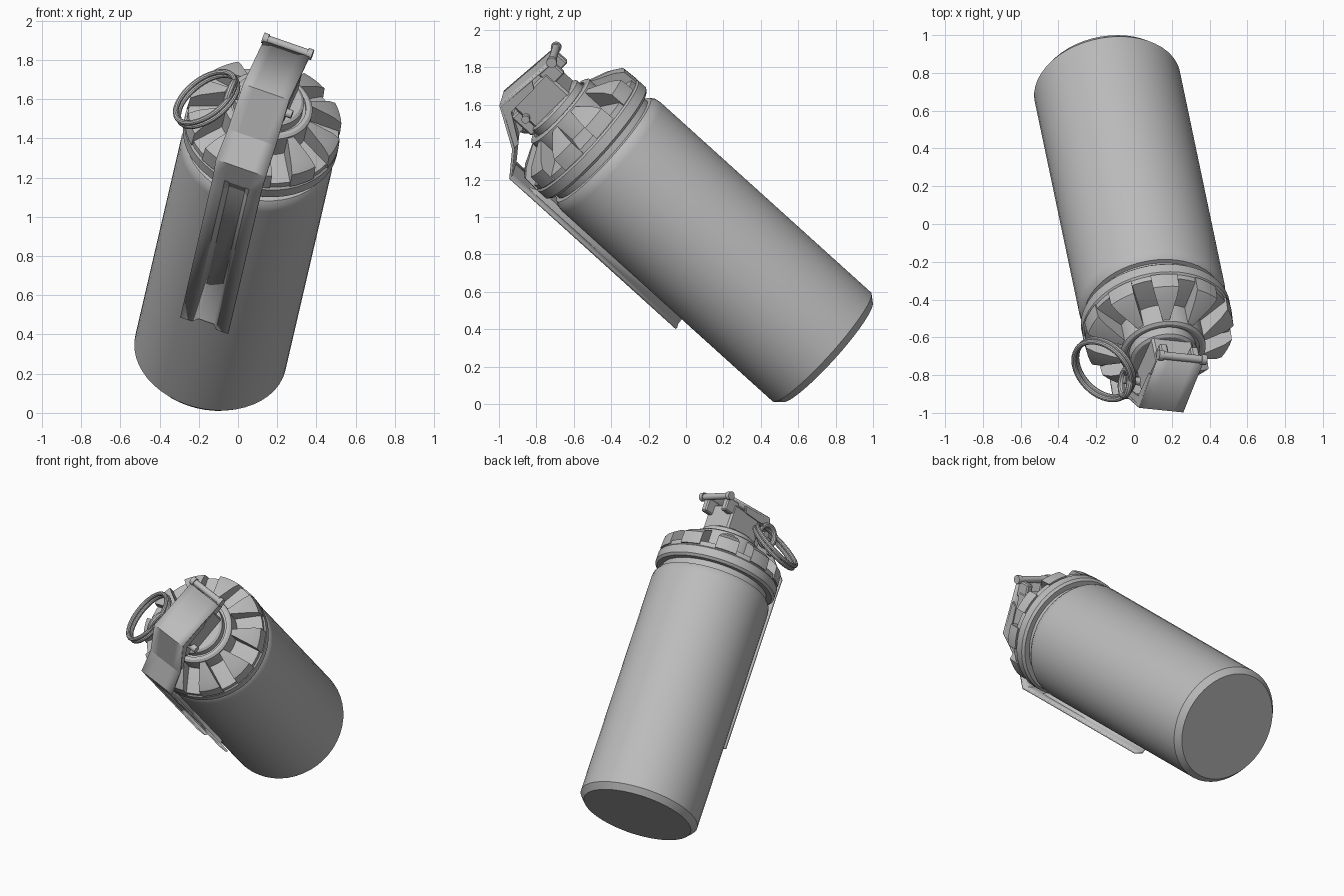
import bpy, bmesh, math
from mathutils import Matrix, Vector

if "Cube" in bpy.data.objects:
    bpy.data.objects.remove(bpy.data.objects["Cube"])

# Tilted frame of the canister: local z runs along the body, local -y faces the lever
Z = Vector((0.154, -0.733, 0.662)).normalized()
X = Vector((0.939, -0.098, -0.326))
X = (X - Z * X.dot(Z)).normalized()
Y = Z.cross(X)
FRAME = Matrix.Translation((-0.147, 0.755, 0.28)) @ Matrix((X, Y, Z)).transposed().to_4x4()

grey = bpy.data.materials.new("plain_grey")
grey.diffuse_color = (0.5, 0.5, 0.5, 1)
grey.use_nodes = True
grey.node_tree.nodes["Principled BSDF"].inputs["Base Color"].default_value = grey.diffuse_color


def finish(name, bm, matrix=FRAME, angle=30):
    bmesh.ops.recalc_face_normals(bm, faces=bm.faces)
    me = bpy.data.meshes.new(name)
    bm.to_mesh(me)
    bm.free()
    ob = bpy.data.objects.new(name, me)
    bpy.context.collection.objects.link(ob)
    me.materials.append(grey)
    ob.matrix_world = matrix
    bpy.ops.object.select_all(action='DESELECT')
    ob.select_set(True)
    bpy.context.view_layer.objects.active = ob
    bpy.ops.object.shade_smooth_by_angle(angle=math.radians(angle))
    return ob


def lathe(name, profile, n=48):
    bm = bmesh.new()
    rings = [[bm.verts.new((r * math.cos(2 * math.pi * i / n), r * math.sin(2 * math.pi * i / n), t))
              for i in range(n)] for r, t in profile]
    for a, b in zip(rings, rings[1:]):
        for i in range(n):
            j = (i + 1) % n
            bm.faces.new((a[i], a[j], b[j], b[i]))
    bm.faces.new(rings[0])
    bm.faces.new(rings[-1])
    return finish(name, bm)


def box(name, x, y, z, bevel=0.0):
    bm = bmesh.new()
    bmesh.ops.create_cube(bm, size=1)
    for v in bm.verts:
        v.co = [c[0] + (k + 0.5) * (c[1] - c[0]) for c, k in zip((x, y, z), v.co)]
    if bevel:
        bmesh.ops.bevel(bm, geom=bm.edges[:], offset=bevel, segments=1, affect='EDGES')
    return finish(name, bm)


def rod(name, x0, x1, y, z, r):
    bm = bmesh.new()
    bmesh.ops.create_cone(bm, cap_ends=True, segments=16, radius1=r, radius2=r, depth=x1 - x0,
                          matrix=Matrix.Translation(((x0 + x1) / 2, y, z)) @ Matrix.Rotation(math.pi / 2, 4, 'Y'))
    return finish(name, bm)


def torus(name, centre, axis, major, minor, n=40, m=10):
    rot = Vector(axis).to_track_quat('Z', 'Y').to_matrix().to_4x4()
    bm = bmesh.new()
    rings = []
    for i in range(n):
        a = 2 * math.pi * i / n
        rings.append([])
        for k in range(m):
            b = 2 * math.pi * k / m
            r = major + minor * math.cos(b)
            rings[-1].append(bm.verts.new((r * math.cos(a), r * math.sin(a), minor * math.sin(b))))
    for i in range(n):
        p, q = rings[i], rings[(i + 1) % n]
        for k in range(m):
            l = (k + 1) % m
            bm.faces.new((p[k], q[k], q[l], p[l]))
    return finish(name, bm, Matrix.Translation(centre) @ rot)


# Body, with chamfered base, rounded shoulder and a groove below the cap
lathe("canister_body", [(0.36, 0), (0.393, 0.04), (0.393, 1.57), (0.388, 1.605), (0.372, 1.63),
                        (0.35, 1.635), (0.35, 1.70)])
lathe("cap_rim", [(0.35, 1.675), (0.385, 1.675), (0.40, 1.69), (0.40, 1.745), (0.39, 1.755), (0.39, 1.785),
                  (0.21, 1.83)])
lathe("cap_collar", [(0.23, 1.78), (0.23, 1.945), (0.215, 1.955), (0.195, 1.955), (0.195, 1.94), (0.18, 1.94),
                     (0.18, 1.99), (0.165, 2.0)])

# Ten teeth separated by straight slots
bm = bmesh.new()
profile = [(0.22, 1.76), (0.40, 1.76), (0.395, 1.845), (0.35, 1.88), (0.22, 1.94)]
for k in range(10):
    mid = math.radians(103 + 36 * k)
    slices = []
    for s in range(5):
        f = s / 2 - 1
        ring = []
        for r, t in profile:
            a = mid + f * (math.pi / 10 - math.asin(0.053 / r))
            ring.append(bm.verts.new((r * math.cos(a), r * math.sin(a), t)))
        slices.append(ring)
    for p, q in zip(slices, slices[1:]):
        for i in range(5):
            j = (i + 1) % 5
            bm.faces.new((p[i], p[j], q[j], q[i]))
    bm.faces.new(slices[0])
    bm.faces.new(slices[-1])
finish("cap_teeth", bm, angle=25)

# Head block under the lever
box("head_block", (-0.115, 0.115), (-0.13, 0.14), (1.95, 2.165), 0.012)
box("head_front_step", (-0.085, 0.085), (-0.19, -0.12), (1.97, 2.12), 0.01)
for side in (-1, 1):
    box("hinge_ear", sorted((side * 0.065, side * 0.11)), (0.10, 0.205), (2.09, 2.185), 0.008)

# Lever: cross-section with a channel, carried along the bent path (y, t, channel depth, half width)
stations = [(-0.427, 0.69, 0.032, 0.13), (-0.427, 1.71, 0.032, 0.13), (-0.427, 1.775, 0, 0.13),
            (-0.427, 1.90, 0, 0.135), (-0.295, 2.0, 0, 0.13), (-0.165, 2.213, 0, 0.125), (0.185, 2.185, 0, 0.125)]
bm = bmesh.new()
rows = []
for y, t, depth, w in stations:
    rows.append([bm.verts.new((x, y + d, t)) for x, d in
                 ((-w, 0), (-0.068, 0), (-0.045, depth), (0.045, depth), (0.068, 0), (w, 0))])
for p, q in zip(rows, rows[1:]):
    for i in range(5):
        bm.faces.new((p[i], p[i + 1], q[i + 1], q[i]))
lever = finish("safety_lever", bm, angle=20)
mod = lever.modifiers.new("thickness", 'SOLIDIFY')
mod.thickness = 0.014
mod.offset = 0

# Folded side flanges of the lever's upper end
for side in (-1, 1):
    bm = bmesh.new()
    outline = [(-0.295, 2.0), (-0.165, 2.21), (0.06, 2.192), (0.03, 2.15), (-0.15, 2.15), (-0.255, 2.0)]
    faces = []
    for x in (0.112, 0.124):
        faces.append([bm.verts.new((side * x, y, t)) for y, t in outline])
        bm.faces.new(faces[-1])
    for i in range(6):
        j = (i + 1) % 6
        bm.faces.new((faces[0][i], faces[0][j], faces[1][j], faces[1][i]))
    finish("lever_flange", bm)

# Hinge pin, with wider ends
rod("hinge_pin", -0.13, 0.13, 0.21, 2.185, 0.021)
for side in (-1, 1):
    rod("hinge_pin_end", side * 0.12 - 0.014, side * 0.12 + 0.014, 0.21, 2.185, 0.028)

# Pull pin, its eye, and the two-coil ring
rod("pull_pin", -0.20, 0.15, -0.12, 2.07, 0.022)
torus("pull_pin_eye", FRAME @ Vector((-0.185, -0.14, 2.07)), X, 0.07, 0.018, 24)
normal = Vector((-0.53, -0.51, 0.68)).normalized()
centre = Vector((-0.16, -0.77, 1.60))
for side in (-1, 1):
    torus("pull_ring_coil", centre + normal * 0.013 * side, normal, 0.178, 0.014)
